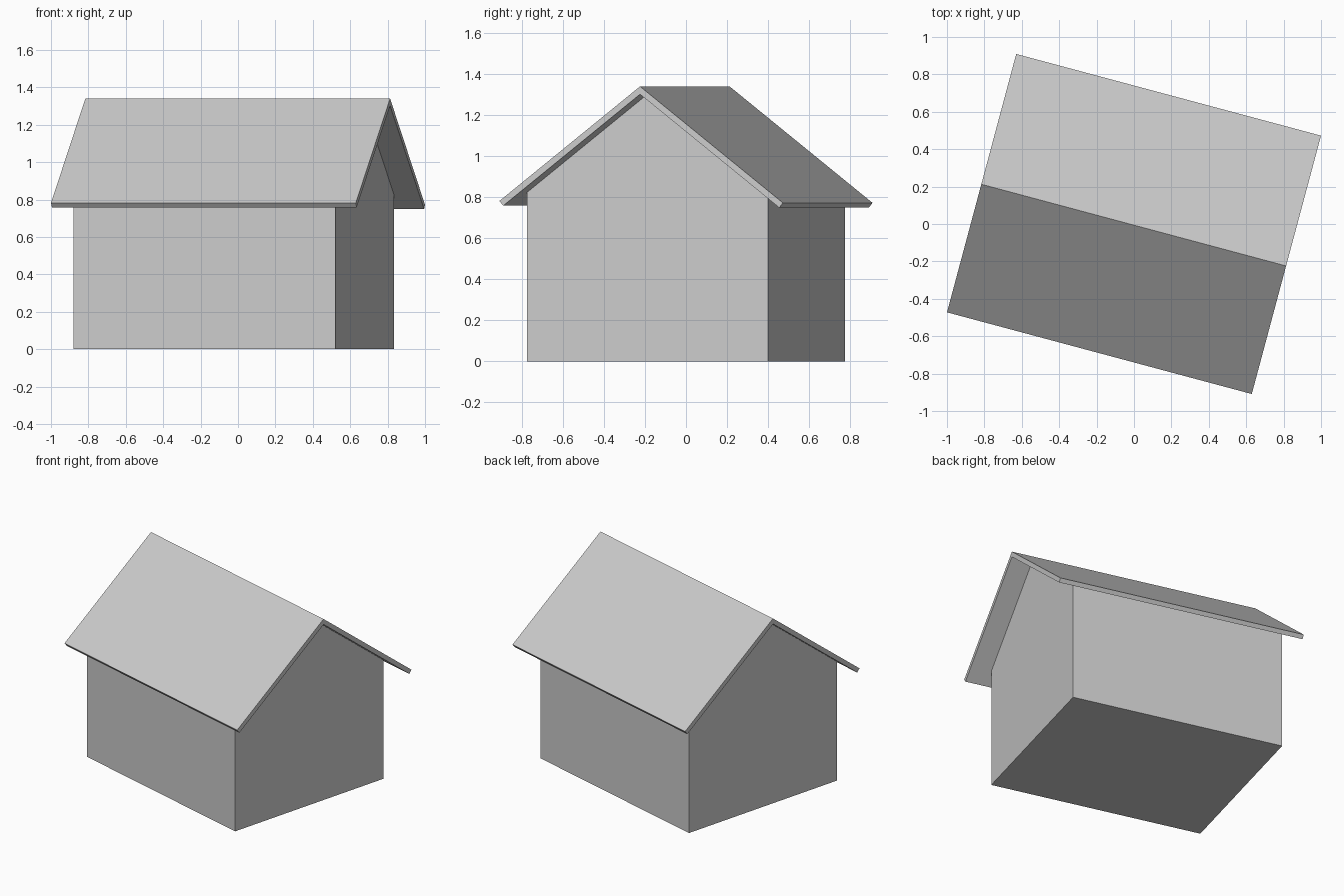
import bpy, bmesh, math

if "Cube" in bpy.data.objects:
    bpy.data.objects.remove(bpy.data.objects["Cube"])

TURN = math.radians(-15)      # whole house is turned about z
RIDGE_Y, RIDGE_Z = -0.006, 1.34
PITCH = math.atan(0.787)
THICK = 0.03                  # roof slab thickness
DROP = THICK / math.cos(PITCH)


def prism(name, profile, x0, x1):
    """Extrude a closed (y, z) profile from x0 to x1."""
    bm = bmesh.new()
    face = bm.faces.new([bm.verts.new((x0, y, z)) for y, z in profile])
    ext = bmesh.ops.extrude_face_region(bm, geom=[face])
    verts = [g for g in ext["geom"] if isinstance(g, bmesh.types.BMVert)]
    bmesh.ops.translate(bm, verts=verts, vec=(x1 - x0, 0, 0))
    bmesh.ops.recalc_face_normals(bm, faces=bm.faces)
    mesh = bpy.data.meshes.new(name)
    bm.to_mesh(mesh)
    bm.free()
    obj = bpy.data.objects.new(name, mesh)
    obj.rotation_euler.z = TURN
    bpy.context.collection.objects.link(obj)
    return obj


def slope_z(run, top=RIDGE_Z):
    return top - math.tan(PITCH) * run


# Walls with gable ends, closed under the roof
half = 0.608
under = RIDGE_Z - DROP
eave = slope_z(half, under)
prism("walls", [(RIDGE_Y - half, 0), (RIDGE_Y + half, 0),
                (RIDGE_Y + half, eave), (RIDGE_Y, under),
                (RIDGE_Y - half, eave)], -0.746, 0.703)

# Roof: two slopes mitred at the ridge, square-cut eaves
front, back = 0.709, 0.721
dy, dz = THICK * math.sin(PITCH), THICK * math.cos(PITCH)
prism("roof", [(RIDGE_Y, RIDGE_Z),
               (RIDGE_Y - front, slope_z(front)),
               (RIDGE_Y - front + dy, slope_z(front) - dz),
               (RIDGE_Y, under),
               (RIDGE_Y + back - dy, slope_z(back) - dz),
               (RIDGE_Y + back, slope_z(back))], -0.8435, 0.8435)
